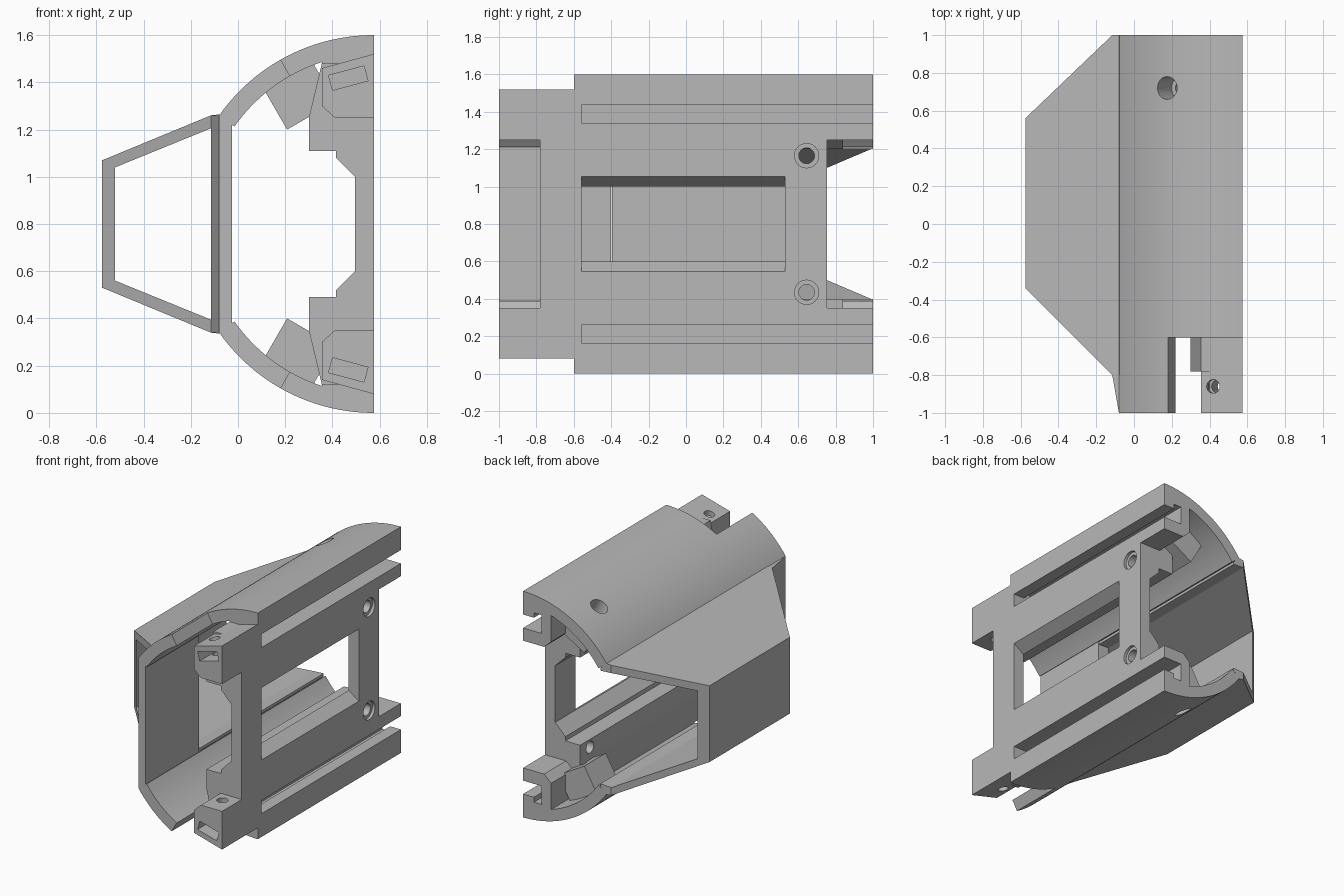
import bpy, bmesh
from math import sin, cos, radians, pi
from mathutils import Matrix, Vector

if "Cube" in bpy.data.objects:
    bpy.data.objects.remove(bpy.data.objects["Cube"], do_unlink=True)

H = 1.6          # full height, the model mirrors about H / 2
CX, R, RI = 0.575, 0.8, 0.72   # shell centre and radii

grey = bpy.data.materials.new("plain grey")
grey.use_nodes = True
grey.diffuse_color = (0.48, 0.48, 0.48, 1)
grey.node_tree.nodes["Principled BSDF"].inputs["Base Color"].default_value = grey.diffuse_color


def finish(name, bm):
    bmesh.ops.recalc_face_normals(bm, faces=bm.faces)
    me = bpy.data.meshes.new(name)
    bm.to_mesh(me)
    bm.free()
    me.materials.append(grey)
    ob = bpy.data.objects.new(name, me)
    bpy.context.scene.collection.objects.link(ob)
    return ob


def prism(name, pts, start, end, axis="y", low=False):
    """Extrude a profile; start and end may be functions of x."""
    bm = bmesh.new()
    rings = []
    for lim in (start, end):
        ring = []
        for u, v in pts:
            t = lim(u) if callable(lim) else lim
            co = (u, t, v) if axis == "y" else (u, v, t)
            if low:
                co = (co[0], co[1], H - co[2])
            ring.append(bm.verts.new(co))
        rings.append(ring)
        bm.faces.new(ring)
    n = len(pts)
    for i in range(n):
        j = (i + 1) % n
        bm.faces.new((rings[0][i], rings[0][j], rings[1][j], rings[1][i]))
    return finish(name, bm)


def cylinder(name, centre, direction, radius, depth, low=False):
    c, d = Vector(centre), Vector(direction)
    if low:
        c.z, d.z = H - c.z, -d.z
    bm = bmesh.new()
    m = Matrix.Translation(c) @ d.to_track_quat("Z", "Y").to_matrix().to_4x4()
    bmesh.ops.create_cone(bm, cap_ends=True, segments=24, radius1=radius,
                          radius2=radius, depth=depth, matrix=m)
    return finish(name, bm)


def cut(ob, *cutters):
    for c in cutters:
        mod = ob.modifiers.new("cut", "BOOLEAN")
        mod.operation, mod.solver, mod.object = "DIFFERENCE", "EXACT", c
    dg = bpy.context.evaluated_depsgraph_get()
    me = bpy.data.meshes.new_from_object(ob.evaluated_get(dg))
    ob.modifiers.clear()
    ob.data = me


def discard(cutters):
    for c in cutters:
        bpy.data.objects.remove(c, do_unlink=True)


def arc(a0, a1, r, n):
    return [(CX - r * sin(radians(a0 + (a1 - a0) * i / n)),
             H / 2 + r * cos(radians(a0 + (a1 - a0) * i / n))) for i in range(n + 1)]


def sector(a0, a1, r0, r1, n=24):
    return arc(a0, a1, r1, n) + arc(a1, a0, r0, n)


def tilted_rect(cx, cz, w, h, deg):
    a = radians(deg)
    return [(cx + u * cos(a) - v * sin(a), cz + u * sin(a) + v * cos(a))
            for u, v in ((-w / 2, -h / 2), (w / 2, -h / 2), (w / 2, h / 2), (-w / 2, h / 2))]


# Flat mounting plate with thick inner rails
half = [(CX, 1.48), (0.355, 1.48), (0.3, 1.25), (0.3, 1.11), (0.415, 1.11),
        (0.415, 1.08), (0.495, 1.0)]
plate = prism("mounting_plate", half + [(x, H - z) for x, z in reversed(half)], -0.78, 0.755)
tall = [(0.4, 1.0), (0.495, 1.0), (CX, 1.055), (0.6, 1.072)]
window = prism("window_cutter", tall + [(x, H - z) for x, z in reversed(tall)], -0.56, 0.53)
cut(plate, window)
discard([window])

# Parts found both above and below the middle
for low, side in ((False, "upper"), (True, "lower")):
    radial = Vector((-sin(pi / 6), 0, cos(pi / 6)))
    mid = Vector((CX, 0.72, H / 2))

    groove = prism("groove_cutter", [(0.62, 1.34), (0.43, 1.34), (0.43, 1.47), (0.49, 1.47),
                                     (0.49, 1.435), (0.62, 1.435)], -0.56, 1.1, low=low)
    bolt = cylinder("bolt_cutter", (0.45, 0.645, 1.165), (1, 0, 0), 0.042, 0.5, low)
    recess = cylinder("recess_cutter", (0.6, 0.645, 1.165), (1, 0, 0), 0.065, 0.09, low)
    wide = cylinder("wide_cutter", mid + radial * 0.77, radial, 0.06, 0.24, low)
    narrow = cylinder("narrow_cutter", mid + radial * 0.65, radial, 0.035, 0.5, low)
    screw = cylinder("screw_cutter", (0.44, -0.86, 1.4), (-0.26, 0, 0.97), 0.036, 0.6, low)
    nut = prism("nut_cutter", tilted_rect(0.467, 1.418, 0.155, 0.065, 15), -1.1, -0.76, low=low)
    gap = prism("gap_cutter", sector(-8, 29.5, 0.6, 0.9), -1.1, -0.6, low=low)

    cut(plate, groove, bolt, recess)

    # Curved outer shell with the front corner cleared
    shell = prism(side + "_shell", sector(0, 55, RI, R, 36), -1, 1, low=low)
    cut(shell, gap, wide)
    shell.data.shade_smooth()
    shell.data.set_sharp_from_angle(angle=radians(25))

    # Grooved rail behind the shell edge
    rail = prism(side + "_rail", [(CX, 1.25), (0.41, 1.25), (0.355, 1.3),
                                  (0.355, 1.5), (CX, 1.56)], -0.6, 1, low=low)
    cut(rail, groove, bolt)

    # Front tab with nut slot and screw hole
    tab = prism(side + "_front_tab", [(CX, 1.25), (0.41, 1.25), (0.355, 1.3),
                                      (0.355, 1.46), (CX, 1.52)], -1, -0.6, low=low)
    cut(tab, nut, screw)

    # Screw boss on the inside of the shell
    c = mid + radial * 0.635
    boss = prism(side + "_shell_boss", tilted_rect(c.x, c.z, 0.236, 0.21, 30), 0.6, 0.84, low=low)
    cut(boss, wide, narrow)

    # Strip joining the shell to the rear pod
    prism(side + "_pod_collar", [(-0.115, 1.26), (-0.08, 1.264), (-0.03, 1.22),
                                 (-0.03, 1.2), (-0.115, 1.205)], -0.8, 1, low=low)
    discard([groove, bolt, recess, wide, narrow, screw, nut, gap])

# Tapered pod, open and cut obliquely at both ends
pod = [(-0.115, 1.26), (-0.575, 1.07)]
inner = [(-0.52, 1.04), (-0.115, 1.205)]
outline = pod + [(x, H - z) for x, z in reversed(pod)]
outline += [(x, H - z) for x, z in reversed(inner)] + inner
prism("side_pod", outline, lambda x: -0.915 - x, lambda x: 1 + 0.957 * (x + 0.115))

# Short wall between the tube and the pod
prism("dividing_wall", [(-0.025, -1), (-0.08, -1), (-0.115, -0.8), (-0.115, -0.4),
                        (-0.025, -0.4)], 0.34, 1.26, axis="z")
